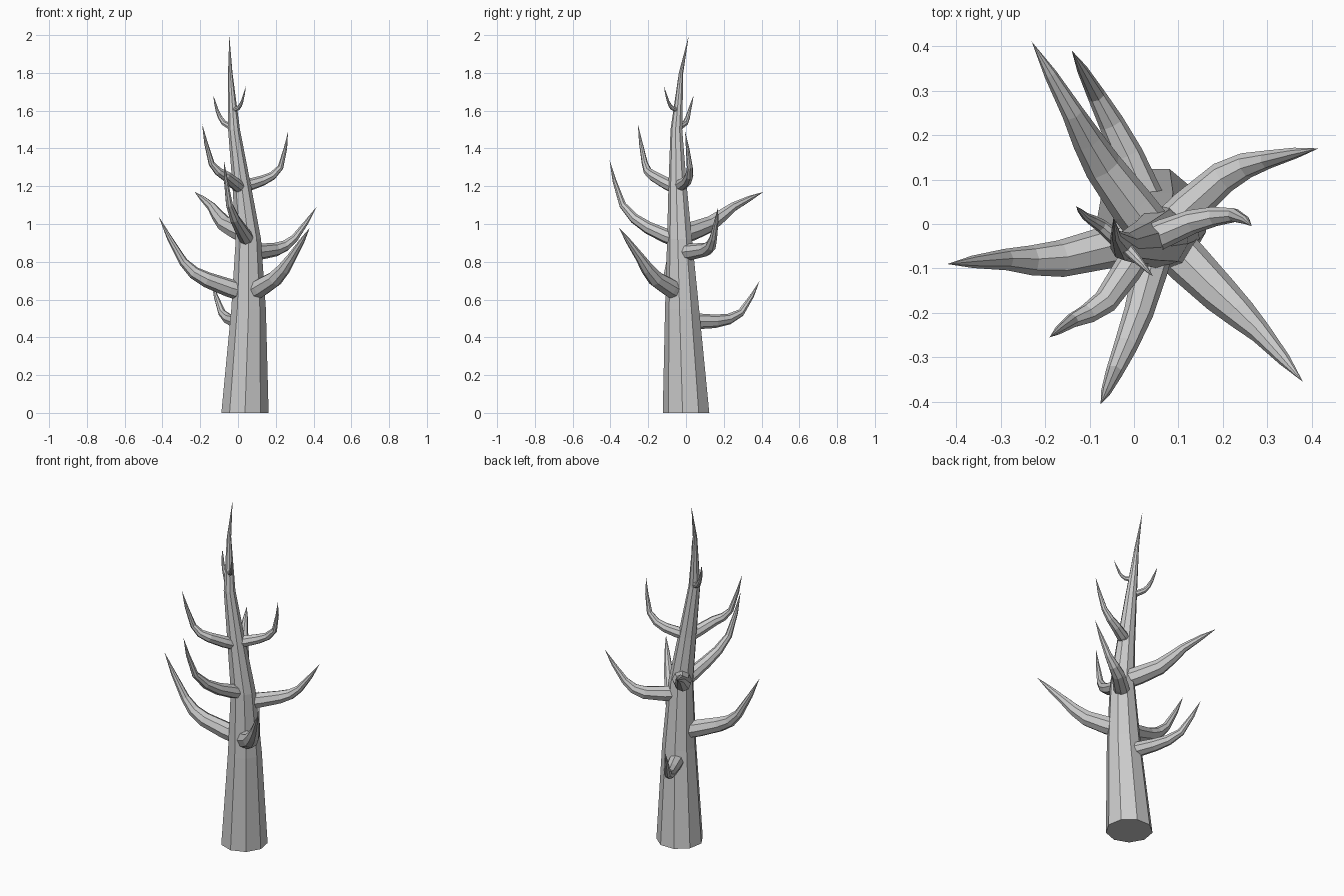
import bpy, bmesh, math
from mathutils import Vector

if "Cube" in bpy.data.objects:
    bpy.data.objects.remove(bpy.data.objects["Cube"])


def limb(name, pos, radii, sides, start_angle=0.0, level=False):
    """Faceted tube with one ring per point; the last point is the sharp tip."""
    bm = bmesh.new()
    prev = u = None
    for i, r in enumerate(radii):
        t = (pos[i + 1] - pos[i]).normalized()
        if i:
            t += (pos[i] - pos[i - 1]).normalized()
        t = Vector((0, 0, 1)) if level else t.normalized()
        if u is None:
            u = Vector((1, 0, 0)) if level else Vector((0, 0, 1))
        u = (u - t * u.dot(t)).normalized()
        v = t.cross(u)
        angles = [start_angle + math.tau * k / sides for k in range(sides)]
        ring = [bm.verts.new(pos[i] + (u * math.cos(a) + v * math.sin(a)) * r) for a in angles]
        if prev is None:
            bm.faces.new(ring[::-1])
        else:
            for k in range(sides):
                n = (k + 1) % sides
                bm.faces.new((prev[k], prev[n], ring[n], ring[k]))
        prev = ring
    tip = bm.verts.new(pos[-1])
    for k in range(sides):
        bm.faces.new((prev[k], prev[(k + 1) % sides], tip))
    bmesh.ops.recalc_face_normals(bm, faces=bm.faces)
    mesh = bpy.data.meshes.new(name)
    bm.to_mesh(mesh)
    bm.free()
    bpy.context.collection.objects.link(bpy.data.objects.new(name, mesh))


# Trunk: leaning, tapering spire (x, y, z) with ring radii
trunk = [Vector(p) for p in (
    (.037, .004, 0), (.056, -.018, .55), (.055, -.032, .92), (.02, -.043, 1.2),
    (-.021, -.05, 1.5), (-.041, -.026, 1.8), (-.046, .015, 2))]
limb("trunk", trunk, (.127, .093, .068, .05, .032, .012), 9, -math.pi / 2, level=True)


def trunk_axis(z):
    """Point on the trunk's centre line at height z."""
    for a, b in zip(trunk, trunk[1:]):
        if a.z <= z <= b.z:
            return a.lerp(b, (z - a.z) / (b.z - a.z))


def branch(name, root_z, radius, arm, elbow, tip):
    """Branch leaving the trunk at root_z, curving through arm and elbow to a point."""
    p = [trunk_axis(root_z), Vector(arm), Vector(elbow), Vector(tip)]
    path = []
    for i in range(3):  # add a smooth midpoint to each span
        before, after = p[max(i - 1, 0)], p[min(i + 2, 3)]
        path += [p[i], (9 * (p[i] + p[i + 1]) - before - after) / 16]
    path.append(p[3])
    taper = (1, .97, .83, .67, .48, .28)
    limb(name, path, [radius * f for f in taper], 8)


# Branches and twigs
branch("branch_lower_left", .63, .05, (-.165, -.078, .705), (-.29, -.08, .8), (-.42, -.09, 1.04))
branch("branch_lower_right", .63, .052, (.195, -.16, .71), (.285, -.245, .825), (.38, -.355, .98))
branch("branch_lowest_back", .49, .043, (-.015, .155, .485), (-.085, .29, .53), (-.14, .39, .7))
branch("branch_upper_back", .94, .052, (-.07, .13, 1), (-.138, .25, 1.09), (-.23, .41, 1.17))
branch("branch_middle_right", .85, .044, (.2, .105, .865), (.3, .145, .925), (.415, .17, 1.09))
branch("branch_front", .91, .04, (.01, -.2, .98), (-.045, -.335, 1.1), (-.075, -.405, 1.34))
branch("branch_upper_left", 1.185, .034, (-.065, -.175, 1.255), (-.14, -.218, 1.32), (-.19, -.255, 1.53))
branch("branch_upper_right", 1.2, .033, (.13, .005, 1.23), (.225, .02, 1.3), (.265, -.005, 1.49))
branch("twig_left", 1.51, .018, (-.075, -.003, 1.535), (-.11, .018, 1.6), (-.13, .04, 1.68))
branch("twig_right", 1.605, .014, (0, -.072, 1.613), (.022, -.095, 1.65), (.042, -.117, 1.73))
